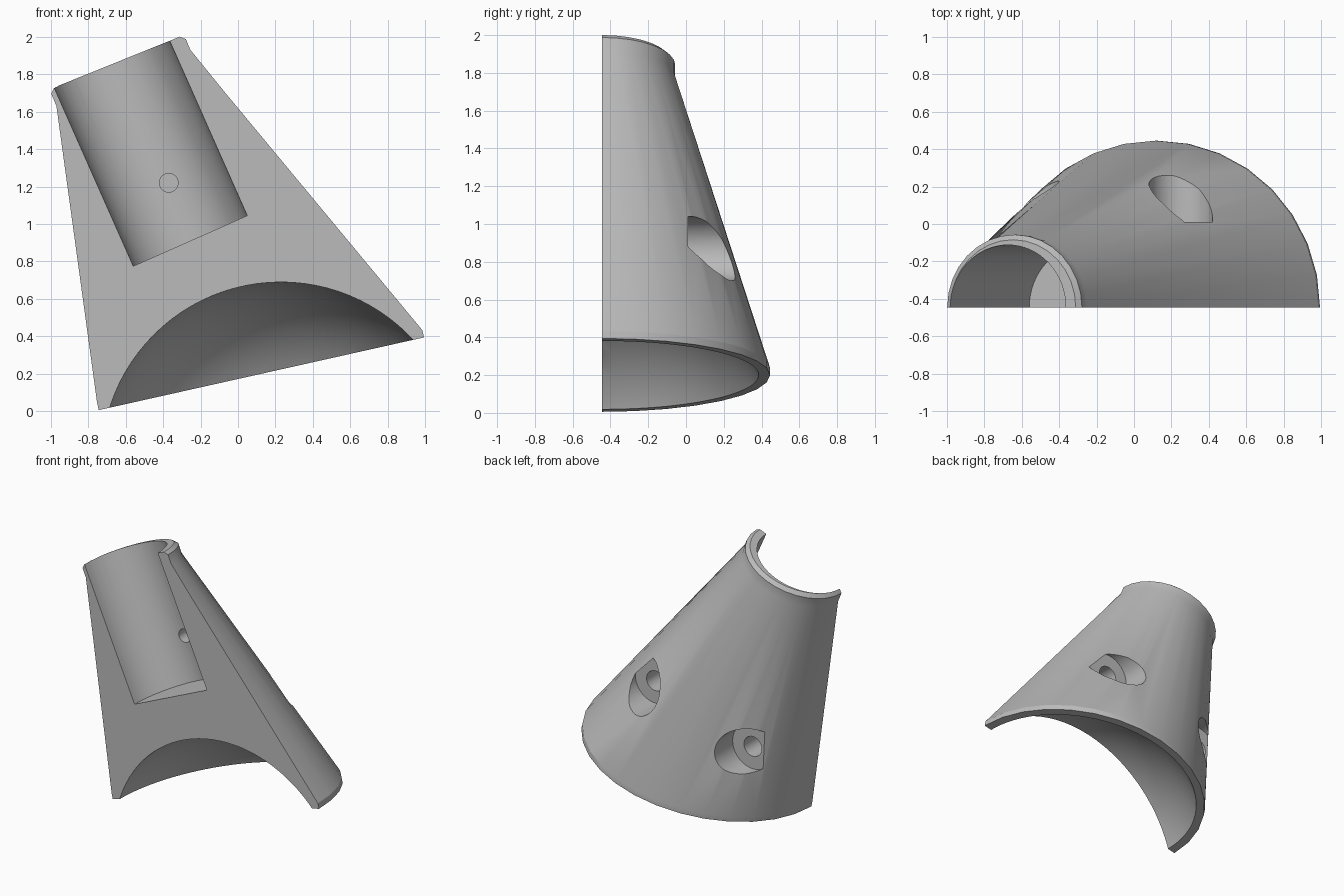
import bpy, bmesh
from math import pi, sin, cos, radians
from mathutils import Vector

cube = bpy.data.objects.get("Cube")
if cube:
    bpy.data.objects.remove(cube)

FRONT = -0.445      # plane of the flat split face
SEGMENTS = 16       # facets around the half shell

grey = bpy.data.materials.new("plain_grey")
grey.use_nodes = True
grey.diffuse_color = (0.5, 0.5, 0.5, 1)
grey.node_tree.nodes["Principled BSDF"].inputs["Base Color"].default_value = (0.5, 0.5, 0.5, 1)


def half_ring(bm, x, z, radius, tilt):
    """Half circle behind the split face, leaning sideways by tilt degrees."""
    t = radians(tilt)
    ring = []
    for i in range(SEGMENTS + 1):
        a = pi * i / SEGMENTS
        across = radius * cos(a)
        ring.append(bm.verts.new((x + across * cos(t), FRONT + radius * sin(a), z + across * sin(t))))
    return ring


def finish(bm, name):
    bmesh.ops.recalc_face_normals(bm, faces=bm.faces[:])
    mesh = bpy.data.meshes.new(name)
    bm.to_mesh(mesh)
    bm.free()
    obj = bpy.data.objects.new(name, mesh)
    bpy.context.collection.objects.link(obj)
    return obj


# Half shell: base band, leaning cone, collar and its chamfer
bm = bmesh.new()
rings = [half_ring(bm, *r) for r in (
    (0.125, 0.2, 0.89, 12.6),
    (0.116, 0.239, 0.89, 12.6),
    (-0.61, 1.775, 0.388, 22),
    (-0.638, 1.842, 0.388, 22),
    (-0.646, 1.865, 0.361, 22),
)]
for low, high in zip(rings, rings[1:]):
    for i in range(SEGMENTS):
        bm.faces.new((low[i], low[i + 1], high[i + 1], high[i]))
bm.faces.new(rings[0])
bm.faces.new(rings[-1])
bm.faces.new([r[0] for r in rings] + [r[-1] for r in reversed(rings)])
bmesh.ops.triangulate(bm, faces=bm.faces[:])
shell = finish(bm, "half_shell")
shell.data.materials.append(grey)


def cylinder(name, start, end, radius, segments=64):
    start, end = Vector(start), Vector(end)
    axis = end - start
    bm = bmesh.new()
    bmesh.ops.create_cone(bm, cap_ends=True, segments=segments, radius1=radius,
                          radius2=radius, depth=axis.length)
    obj = finish(bm, name)
    obj.rotation_euler = axis.to_track_quat("Z", "Y").to_euler()
    obj.location = (start + end) / 2
    return obj


# Tube pocket, with a small blind pin hole in its wall
pocket_floor = Vector((-0.255, FRONT, 0.91))
pocket_mouth = Vector((-0.675, FRONT, 1.857))
cutters = [
    cylinder("pocket_cutter", pocket_floor, pocket_floor.lerp(pocket_mouth, 1.4), 0.333),
    cylinder("pin_hole_cutter", (-0.37, -0.3, 1.22), (-0.37, -0.03, 1.22), 0.05, 32),
]

# Counterbored screw holes from the back, closed by a thin skin at the front
for side, x, z in (("right", -0.57, 0.59), ("left", 0.25, 0.87)):
    cutters.append(cylinder(side + "_counterbore_cutter", (x, 0.01, z), (x, 0.8, z), 0.17, 48))
    cutters.append(cylinder(side + "_screw_cutter", (x, FRONT + 0.003, z), (x, 0.1, z), 0.075, 32))

# Domed hollow under the base
bm = bmesh.new()
bmesh.ops.create_uvsphere(bm, u_segments=96, v_segments=48, radius=0.96)
dome = finish(bm, "dome_cutter")
dome.location = (0.23, FRONT, -0.27)
cutters.append(dome)

# Cut everything out of the shell
bpy.ops.object.select_all(action="DESELECT")
bpy.context.view_layer.objects.active = shell
shell.select_set(True)
for cutter in cutters:
    cutter.hide_render = True
    cut = shell.modifiers.new(cutter.name, "BOOLEAN")
    cut.operation = "DIFFERENCE"
    cut.solver = "EXACT"
    cut.object = cutter
    bpy.ops.object.modifier_apply(modifier=cut.name)
    bpy.data.objects.remove(cutter)

bpy.ops.object.shade_smooth_by_angle(angle=radians(20))
